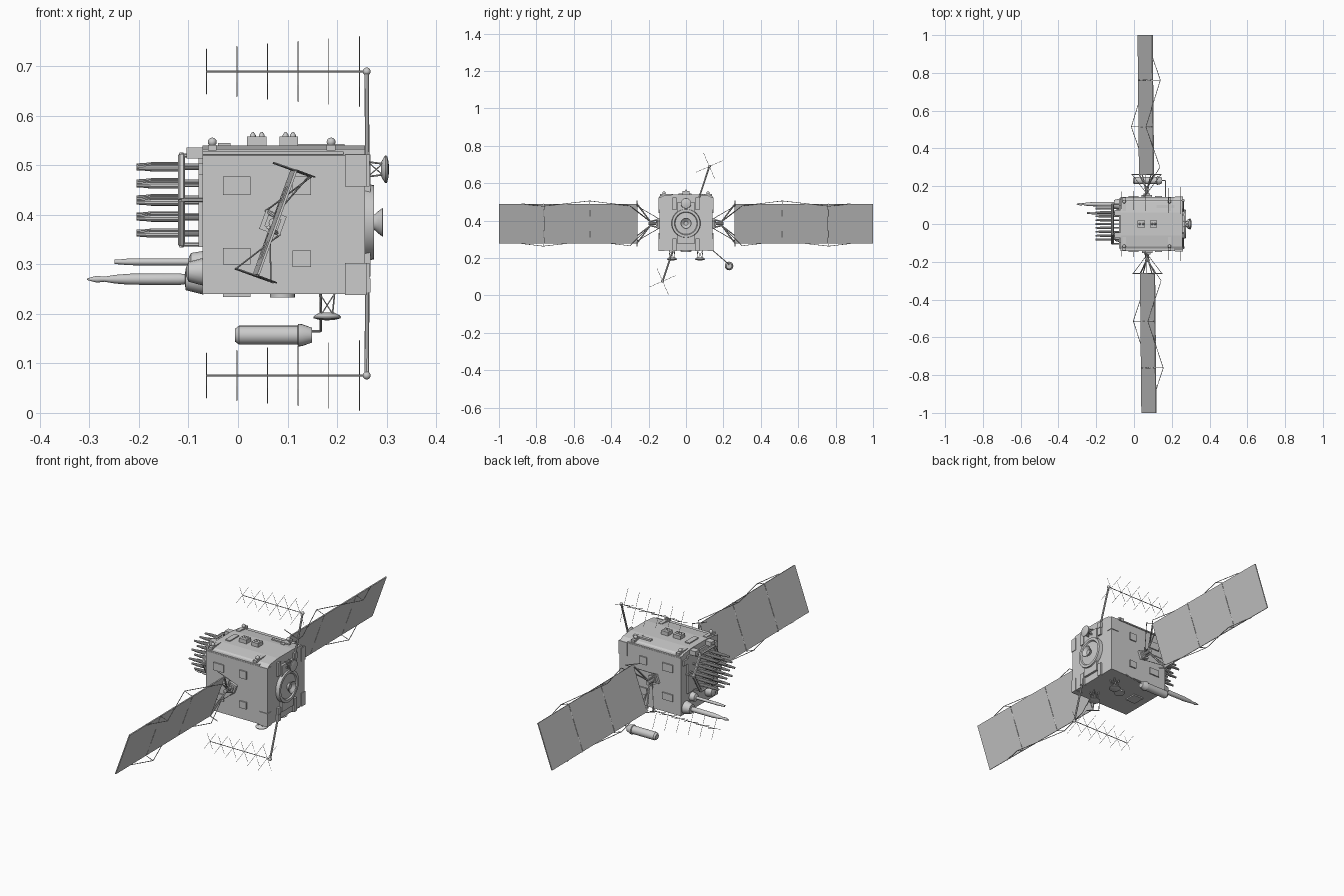
import bpy, bmesh, math
from mathutils import Vector, Matrix

V = Vector


def finish(name, bm, smooth=True):
    bmesh.ops.recalc_face_normals(bm, faces=bm.faces)
    me = bpy.data.meshes.new(name)
    bm.to_mesh(me)
    bm.free()
    if smooth:
        me.shade_smooth()
        me.set_sharp_from_angle(angle=math.radians(35))
    ob = bpy.data.objects.new(name, me)
    bpy.context.collection.objects.link(ob)
    return ob


def box(bm, lo, hi, rot=None):
    lo, hi = V(lo), V(hi)
    m = Matrix.Translation((lo + hi) / 2) @ (rot or Matrix()) @ Matrix.Diagonal((*(hi - lo), 1))
    bmesh.ops.create_cube(bm, size=1, matrix=m)


def lathe(bm, origin, axis, prof, n=16):
    # prof: (distance along axis, radius) pairs, capped at both ends
    q = V((0, 0, 1)).rotation_difference(V(axis))
    rings = []
    for h, r in prof:
        rings.append([bm.verts.new(V(origin) + q @ V((r * math.cos(2 * math.pi * i / n),
                      r * math.sin(2 * math.pi * i / n), h))) for i in range(n)])
    for a, b in zip(rings, rings[1:]):
        for i in range(n):
            bm.faces.new((a[i], a[(i + 1) % n], b[(i + 1) % n], b[i]))
    bm.faces.new(rings[0])
    bm.faces.new(rings[-1])


def rod(bm, p, q, r, n=6):
    d = V(q) - V(p)
    lathe(bm, p, d.normalized(), [(0, r), (d.length, r)], n)


def path(bm, pts, r, n=5):
    for p, q in zip(pts, pts[1:]):
        rod(bm, p, q, r, n)


def ball(bm, c, r):
    bmesh.ops.create_uvsphere(bm, u_segments=12, v_segments=8, radius=r, matrix=Matrix.Translation(c))


# main body: extruded cross-section with chamfered roof
bm = bmesh.new()
half = [(0.142, 0.24), (0.142, 0.52), (0.12, 0.533), (0.06, 0.54)]
sec = half + [(-y, z) for y, z in reversed(half)]
f = bm.faces.new([bm.verts.new((-0.072, y, z)) for y, z in sec])
ext = bmesh.ops.extrude_face_region(bm, geom=[f])
bmesh.ops.translate(bm, vec=(0.329, 0, 0), verts=[v for v in ext['geom'] if isinstance(v, bmesh.types.BMVert)])
finish("body", bm, False)

# roof sheet edges, corner blocks and side access panels
bm = bmesh.new()
for s in (-1, 1):
    for x0, x1, z0, z1 in ((-0.03, 0.025, 0.44, 0.477), (-0.03, 0.025, 0.3, 0.333),
                           (0.11, 0.147, 0.44, 0.477), (0.11, 0.147, 0.295, 0.328)):
        box(bm, (x0, s * 0.144 - 0.004, z0), (x1, s * 0.144 + 0.004, z1))
    for z0, z1 in ((0.457, 0.522), (0.238, 0.303)):
        box(bm, (0.216, s * 0.131 - 0.015, z0), (0.26, s * 0.131 + 0.015, z1))
        box(bm, (0.25, s * 0.062 - 0.011, z0), (0.266, s * 0.062 + 0.011, z1))
    box(bm, (-0.072, s * 0.135 - 0.009, 0.522), (0.213, s * 0.135 + 0.009, 0.528))
finish("access_panels", bm, False)

# equipment on roof and floor
bm = bmesh.new()
for x0, x1 in ((0.018, 0.058), (0.084, 0.121)):
    box(bm, (x0, -0.018, 0.535), (x1, 0.018, 0.558))
    for x in (x0 + 0.012, x1 - 0.01):
        lathe(bm, (x, 0, 0.555), (0, 0, 1), [(0, 0.006), (0.006, 0.006), (0.012, 0.002)], 10)
box(bm, (0.12, 0.085, 0.53), (0.215, 0.1, 0.543))
box(bm, (-0.04, -0.04, 0.53), (-0.015, 0.03, 0.545))
box(bm, (-0.03, -0.03, 0.234), (0.025, 0.03, 0.242))
lathe(bm, (0.09, 0, 0.233), (0, 0, 1), [(0, 0.025), (0.01, 0.025)], 20)
finish("roof_and_floor_units", bm)

# attitude thrusters along the roof edges
bm = bmesh.new()
for x in (-0.052, 0.188):
    for s in (-1, 1):
        box(bm, (x - 0.009, s * 0.105 - 0.035, 0.53), (x + 0.009, s * 0.105 + 0.035, 0.541))
        rod(bm, (x, s * 0.118, 0.535), (x, s * 0.118, 0.548), 0.006, 10)
        ball(bm, (x, s * 0.118, 0.547), 0.009)
finish("roof_thrusters", bm)

# end plate and main engine on the +x face
bm = bmesh.new()
box(bm, (0.25, -0.045, 0.275), (0.268, 0.045, 0.5))
lathe(bm, (0.255, 0, 0.385), (1, 0, 0), [(0, 0.078), (0.02, 0.075), (0.02, 0.062), (0.014, 0.058),
                                         (0.014, 0.04), (0.018, 0.012)], 32)
lathe(bm, (0.268, 0, 0.385), (1, 0, 0), [(0, 0.014), (0.008, 0.016), (0.016, 0.023), (0.024, 0.029),
                                         (0.025, 0.027), (0.012, 0.011)], 24)
finish("main_engine", bm)


# small dish antennas on truss stands
def dish(name, base, axis, h):
    bm = bmesh.new()
    base, axis = V(base), V(axis)
    q = V((0, 0, 1)).rotation_difference(axis)
    foot = [base + q @ V((a * 0.015, b * 0.015, 0)) for a, b in ((1, 1), (1, -1), (-1, -1), (-1, 1))]
    top = [base + q @ V((a * 0.011, b * 0.011, h)) for a, b in ((1, 1), (1, -1), (-1, -1), (-1, 1))]
    for i in range(4):
        j = (i + 1) % 4
        rod(bm, foot[i], top[i], 0.0018)
        rod(bm, foot[i], top[j], 0.0012)
        rod(bm, foot[j], top[i], 0.0012)
    lathe(bm, base + axis * h, axis, [(-0.003, 0.014), (0.003, 0.025), (0.006, 0.028), (0.009, 0.027),
                                      (0.012, 0.016), (0.013, 0.004)], 20)
    finish(name, bm)


dish("floor_dish_left", (0.18, -0.075, 0.241), (0, 0, -1), 0.041)
dish("floor_dish_right", (0.18, 0.075, 0.241), (0, 0, -1), 0.041)
dish("end_dish", (0.262, 0, 0.492), (1, 0, 0), 0.03)

# solar wings: tilted, each with three panels, hinges, yoke and bracing wires
u, n = V((0.34, 0, 0.94)).normalized(), V((0.94, 0, -0.34)).normalized()


def wing_pt(y, a, b=0.0):
    return V((0.069 - 0.01 * y, y, 0.384)) + u * a + n * b


H = 0.1115
for s, side in ((1, "back"), (-1, "front")):
    bm = bmesh.new()
    for y0, y1 in ((0.26, 0.5125), (0.5145, 0.7605), (0.7625, 1.0)):
        vs = [bm.verts.new(wing_pt(s * y, a, b)) for b in (-0.0025, 0.0025)
              for y, a in ((y0, -H), (y1, -H), (y1, H), (y0, H))]
        for idx in ((0, 1, 2, 3), (4, 5, 6, 7), (0, 1, 5, 4), (1, 2, 6, 5), (2, 3, 7, 6), (3, 0, 4, 7)):
            bm.faces.new([vs[i] for i in idx])
    for y in (0.5135, 0.7615):
        for a in (-0.06, 0.06):
            rod(bm, wing_pt(s * y, a - 0.018), wing_pt(s * y, a + 0.018), 0.0035)
    finish("solar_panels_" + side, bm, False)

    bm = bmesh.new()
    for e in (-1, 1):
        a = e * (H + 0.002)
        path(bm, [wing_pt(s * y, k, b) for y, k, b in (
            (0.88, a, 0), (0.762, a, 0.042), (0.514, a, -0.042), (0.3, a, 0.035), (0.2, e * 0.02, 0))], 0.0017)
        for y, b in ((0.762, 0.042), (0.514, -0.042)):
            rod(bm, wing_pt(s * y, a), wing_pt(s * y, a, b), 0.0015)
        rod(bm, wing_pt(s * 0.262, a, -0.042), wing_pt(s * 0.262, a, 0.042), 0.002)
        # yoke arms
        rod(bm, wing_pt(s * 0.262, e * H), wing_pt(s * 0.19, e * 0.01), 0.004)
        rod(bm, wing_pt(s * 0.262, e * 0.07), wing_pt(s * 0.19, e * 0.01), 0.003)
        rod(bm, wing_pt(s * 0.195, e * 0.012, e * 0.006), wing_pt(s * 0.14, e * 0.018, -e * 0.02), 0.004)
        rod(bm, wing_pt(s * 0.262, a, e * 0.04), wing_pt(s * 0.145, e * 0.02, -e * 0.02), 0.0017)
    rod(bm, wing_pt(s * 0.14, 0), wing_pt(s * 0.2, 0), 0.009, 10)
    c = wing_pt(s * 0.147, 0)
    rot = Matrix.Rotation(math.radians(20), 4, 'Y')
    box(bm, c - V((0.022, 0.007, 0.021)), c + V((0.022, 0.007, 0.021)), rot)
    box(bm, c - V((0.014, 0.014, 0.012)), c + V((0.014, 0.014, 0.012)), rot)
    finish("wing_yoke_and_bracing_" + side, bm)

# crossed-element boom antennas, upper and lower
for s, side in ((1, "upper"), (-1, "lower")):
    bm = bmesh.new()
    cy, cz = s * 0.125, 0.3825 + s * 0.307
    foot = V((0.261, s * 0.065, 0.3825 + s * 0.125))
    tip = V((0.26, cy, cz))
    rod(bm, foot, tip, 0.0045, 8)
    ball(bm, tip, 0.008)
    box(bm, foot - V((0.01, 0.01, 0.014)), foot + V((0.007, 0.01, 0.014)))
    rod(bm, tip, (-0.065, cy, cz), 0.0018)
    for i in range(6):
        x, L = -0.064 + 0.0618 * i, 0.05 + 0.0055 * i
        for d in (V((0, -0.4, 0.917)), V((0, 0.917, 0.4))):
            c = V((x, cy, cz))
            rod(bm, c - d * L, c + d * L, 0.0009, 4)
    finish("boom_antenna_" + side, bm)

# rod antenna array on the -x face: hexagonal grid of 19
bm = bmesh.new()
for row in range(-2, 3):
    count = 5 - abs(row)
    for k in range(count):
        y, z = (k - (count - 1) / 2) * 0.041, 0.43 + row * 0.0335
        z += 0.06 * y
        lathe(bm, (-0.07, y, z), (-1, 0, 0), [(0, 0.004), (0.04, 0.004), (0.042, 0.0068), (0.105, 0.0068),
                                             (0.122, 0.005), (0.135, 0.0045)], 10)
finish("rod_antenna_array", bm)

# hexagonal carrier frame for the array
bm = bmesh.new()
hexa = [V((-0.114, 0.104 * math.cos(math.radians(60 * i)), 0.43 + 0.104 * math.sin(math.radians(60 * i))))
        for i in range(6)]
for i in range(6):
    path(bm, [hexa[i], hexa[(i + 1) % 6]], 0.007, 6)
    rod(bm, hexa[i], hexa[i] + V((0.045, 0, 0)), 0.004)
for row in range(-2, 3):
    w = 0.1 - 0.02 * abs(row)
    box(bm, (-0.117, -w, 0.428 + row * 0.0335), (-0.111, w, 0.432 + row * 0.0335))
for s in (-1, 1):
    box(bm, (-0.104, s * 0.06 - 0.015, 0.514), (-0.07, s * 0.06 + 0.015, 0.536))
    box(bm, (-0.08, s * 0.11 - 0.02, 0.48), (-0.07, s * 0.11 + 0.02, 0.505))
box(bm, (-0.08, -0.1, 0.335), (-0.07, 0.1, 0.515))
finish("array_frame", bm)

# long pointed antennas with flared bases
bm = bmesh.new()
lathe(bm, (-0.07, 0.105, 0.27), (-1, 0, 0), [(0, 0.031), (0.036, 0.022), (0.037, 0.01), (0.05, 0.012),
      (0.15, 0.011), (0.18, 0.0085), (0.2, 0.005), (0.215, 0.007), (0.235, 0.0015)], 16)
lathe(bm, (-0.07, 0.058, 0.305), (-1, 0, 0), [(0, 0.022), (0.025, 0.018), (0.03, 0.007), (0.15, 0.0068),
      (0.168, 0.005), (0.179, 0.0045)], 12)
lathe(bm, (-0.07, -0.07, 0.285), (-1, 0, 0), [(0, 0.028), (0.03, 0.02), (0.035, 0.008)], 16)
finish("long_antennas", bm)

# magnetometer-style pod on a bent arm
bm = bmesh.new()
lathe(bm, (-0.006, 0.23, 0.157), (1, 0, 0), [(0, 0.013), (0.008, 0.019), (0.126, 0.019), (0.128, 0.023),
      (0.136, 0.022), (0.155, 0.015)], 20)
path(bm, [(0.145, 0.23, 0.165), (0.167, 0.23, 0.165), (0.167, 0.138, 0.245)], 0.0025, 8)
finish("instrument_pod", bm)
